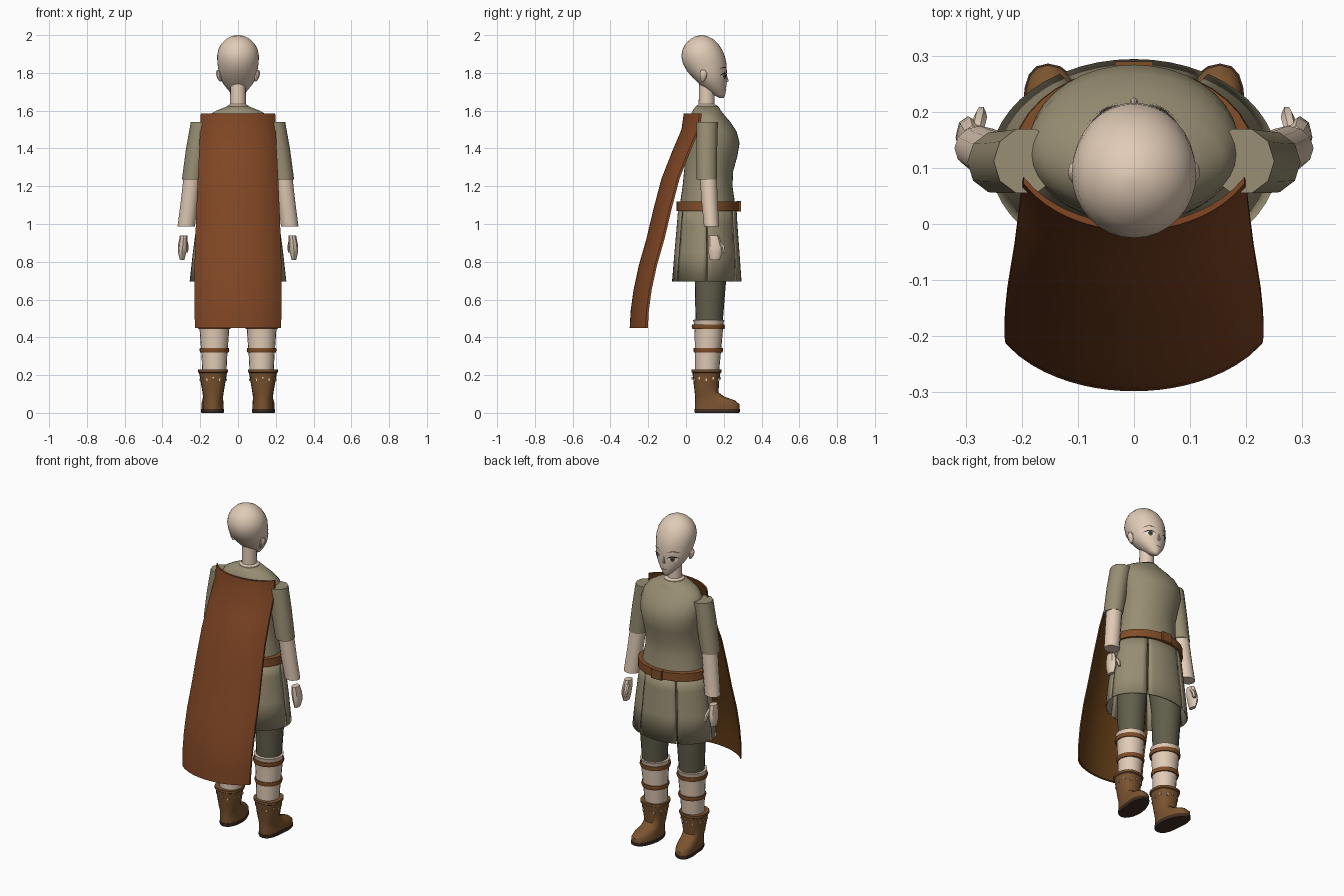
import bpy, bmesh, math
from mathutils import Vector
from mathutils.bvhtree import BVHTree

if "Cube" in bpy.data.objects:
    bpy.data.objects.remove(bpy.data.objects["Cube"])


def material(name, rgb):
    m = bpy.data.materials.new(name)
    lin = [((c / 255 + 0.055) / 1.055) ** 2.4 for c in rgb]
    m.diffuse_color = (*lin, 1)
    m.use_nodes = True
    m.node_tree.nodes["Principled BSDF"].inputs["Base Color"].default_value = m.diffuse_color
    return m


SKIN = material("skin", (225, 203, 182))
TUNIC = material("tunic_cloth", (152, 142, 115))
PANTS = material("trouser_cloth", (97, 94, 75))
LEATHER = material("boot_leather", (122, 83, 47))
BELT = material("belt_leather", (128, 78, 40))
CAPE = material("cape_cloth", (128, 70, 36))
LINING = material("cape_lining", (102, 63, 24))
SOLE = material("dark_sole", (66, 46, 34))
DARK = material("dark_features", (50, 40, 34))
WHITE = material("eye_white", (238, 232, 225))


def finish(name, bm, mats, angle=40):
    bmesh.ops.recalc_face_normals(bm, faces=bm.faces[:])
    me = bpy.data.meshes.new(name)
    bm.to_mesh(me)
    bm.free()
    ob = bpy.data.objects.new(name, me)
    bpy.context.collection.objects.link(ob)
    for m in mats:
        me.materials.append(m)
    if angle:
        bpy.ops.object.select_all(action='DESELECT')
        ob.select_set(True)
        bpy.context.view_layer.objects.active = ob
        bpy.ops.object.shade_smooth_by_angle(angle=math.radians(angle))
    return ob


def loft(name, rings, mat, n=24, caps=True, angle=40, power=1.0, arc=None, shear=None):
    """Skin elliptical rings (z, centre x, centre y, radius x, radius y)."""
    bm = bmesh.new()
    a0, a1 = arc or (0, 2 * math.pi)
    count = n + 1 if arc else n
    rows = []
    for z, cx, cy, rx, ry in rings:
        row = []
        for i in range(count):
            a = a0 + (a1 - a0) * i / n
            c, s = math.cos(a), math.sin(a)
            c, s = [math.copysign(abs(v) ** power, v) for v in (c, s)]
            p = Vector((cx + rx * c, cy + ry * s, z))
            if shear:
                p.x += shear * max(0, p.y - 0.16)
            row.append(bm.verts.new(p))
        rows.append(row)
    for r0, r1 in zip(rows, rows[1:]):
        for i in range(n):
            j = (i + 1) % count
            bm.faces.new((r0[i], r0[j], r1[j], r1[i]))
    if caps and not arc:
        bm.faces.new(rows[0])
        bm.faces.new(rows[-1])
    return finish(name, bm, [mat], angle)


def span(z, hw, y0, y1, cx=0):
    return (z, cx, (y0 + y1) / 2, hw, (y1 - y0) / 2)


def box(name, loc, size, mat):
    bm = bmesh.new()
    bmesh.ops.create_cube(bm, size=1)
    for v in bm.verts:
        v.co = Vector(v.co[i] * size[i] + loc[i] for i in range(3))
    return finish(name, bm, [mat], 0)


# Head and neck
head = loft("head", [span(*r) for r in (
    (1.668, .012, .175, .2), (1.685, .03, .14, .208), (1.71, .053, .105, .212),
    (1.74, .077, .07, .214), (1.775, .095, .035, .215), (1.81, .103, .005, .216),
    (1.85, .109, -.017, .214), (1.89, .111, -.025, .205), (1.925, .104, -.018, .19),
    (1.955, .088, -.002, .17), (1.98, .062, .025, .143), (1.994, .034, .05, .115),
    (2.0, .008, .078, .09))], SKIN, 32, angle=80)
loft("neck", [span(*r) for r in ((1.59, .062, .05, .175), (1.626, .056, .055, .168),
     (1.634, .042, .067, .152), (1.78, .04, .07, .15))], SKIN, 20)
loft("nose", [span(*r) for r in ((1.75, .009, .2, .216), (1.757, .008, .2, .226),
     (1.79, .004, .2, .216))], SKIN, 8)

# Face plates laid on the head surface
tree = BVHTree.FromPolygons([v.co[:] for v in head.data.vertices],
                            [p.vertices[:] for p in head.data.polygons])


def on_face(x, z, off):
    hit, normal = tree.ray_cast(Vector((x, 1, z)), Vector((0, -1, 0)))[:2]
    return hit + normal * off


def patch(name, cx, cz, rx, rz, mat, off):
    bm = bmesh.new()
    mid = bm.verts.new(on_face(cx, cz, off))
    rim = [bm.verts.new(on_face(cx + rx * math.cos(i * math.pi / 8),
                                cz + rz * math.sin(i * math.pi / 8), off)) for i in range(16)]
    for i in range(16):
        bm.faces.new((mid, rim[i], rim[(i + 1) % 16]))
    finish(name, bm, [mat], 0)


def stroke(name, cx, cz, rx, rise, width, mat, off):
    bm = bmesh.new()
    rows = []
    for i in range(9):
        t = i / 4 - 1
        z, w = cz + rise * (1 - t * t), width * (1 - .7 * t * t)
        rows.append([bm.verts.new(on_face(cx + rx * t, z + d * w, off)) for d in (-.5, .5)])
    for a, b in zip(rows, rows[1:]):
        bm.faces.new((a[0], b[0], b[1], a[1]))
    finish(name, bm, [mat], 0)


stroke("mouth", 0, 1.716, .018, -.003, .004, DARK, .002)

for s, side in ((-1, "left"), (1, "right")):
    patch(side + "_eye", s * .05, 1.782, .023, .015, WHITE, .002)
    patch(side + "_iris", s * .049, 1.782, .012, .0145, PANTS, .0035)
    patch(side + "_pupil", s * .049, 1.782, .006, .009, DARK, .005)
    stroke(side + "_lash", s * .051, 1.787, .028, .011, .008, DARK, .005)
    stroke(side + "_brow", s * .053, 1.82, .028, .009, .005, DARK, .003)
    loft(side + "_ear", [(1.755, s * .092, .088, .006, .008), (1.775, s * .1, .092, .012, .017),
         (1.8, s * .105, .092, .013, .02), (1.815, s * .105, .09, .006, .01)], SKIN, 10)

    # Arms: sleeve, forearm, hand and thumb
    loft(side + "_sleeve", [(1.235, s * .243, .11, .054, .056), (1.4, s * .217, .11, .058, .058),
         (1.54, s * .192, .112, .058, .06)], TUNIC, 10)
    loft(side + "_forearm", [(.987, s * .274, .135, .046, .04), (1.12, s * .257, .125, .046, .043),
         (1.25, s * .242, .118, .046, .045)], SKIN, 12)
    loft(side + "_hand", [(.81, s * .296, .153, .012, .026), (.85, s * .296, .155, .022, .037),
         (.89, s * .292, .153, .025, .037), (.938, s * .288, .146, .02, .029)], SKIN, 8)
    loft(side + "_thumb", [(.85, s * .272, .2, .008, .01), (.885, s * .274, .19, .012, .014),
         (.915, s * .28, .165, .012, .012)], SKIN, 6)

    # Legs: trousers, wraps and bands
    lx = s * .125
    loft(side + "_trouser_leg", [(.45, lx, .122, .07, .07), (.6, lx, .126, .077, .078),
         (.72, lx, .13, .083, .084), (1.0, s * .105, .125, .095, .1)], PANTS, 20)
    loft(side + "_leg_wrap", [(.2, lx, .11, .063, .063), (.3, lx, .115, .068, .068),
         (.42, lx, .12, .077, .074), (.478, lx, .12, .08, .079),
         (.492, lx, .12, .084, .084), (.494, lx, .12, .07, .07)], SKIN, 20)
    for k, (z, r) in enumerate(((.332, .077), (.455, .086))):
        loft(f"{side}_leg_band_{k}", [(z - .012, lx, .118, r - .002, r - .002),
             (z, lx, .118, r + .002, r + .002), (z + .012, lx, .118, r, r)], BELT, 20)

    # Boots: shaft and foot in one skin, sole and studs
    bx = s * .132
    loft(side + "_boot", [span(*r, bx) for r in (
        (.018, .056, .047, .283), (.045, .056, .047, .283), (.065, .054, .047, .262),
        (.085, .053, .048, .205), (.108, .056, .046, .172), (.16, .065, .04, .175),
        (.212, .074, .034, .182), (.216, .08, .028, .188), (.23, .08, .028, .188),
        (.23, .062, .046, .17))], LEATHER, 20, power=.85, shear=s * .17)
    loft(side + "_sole", [span(*r, bx) for r in ((0, .056, .047, .28), (.006, .059, .044, .286),
         (.02, .059, .044, .286))], SOLE, 20, power=.85, shear=s * .17)
    for i in range(12):
        a = i * math.pi / 6
        box(f"{side}_boot_stud_{i}", (bx + .069 * math.cos(a), .108 + .074 * math.sin(a),
            .176 + .008 * (i % 2)), (.008, .008, .012), SKIN)

# Tunic body
loft("tunic_body", [span(*r) for r in (
    (1.04, .2, -.035, .262), (1.12, .19, -.03, .258), (1.2, .173, -.018, .246),
    (1.28, .168, -.01, .25), (1.36, .176, -.004, .272), (1.43, .187, 0, .284),
    (1.49, .19, .004, .268), (1.54, .182, .012, .235), (1.575, .158, .022, .205),
    (1.6, .115, .035, .185), (1.622, .06, .05, .172))], TUNIC, 36, angle=70)

# Skirt of six panels with narrow slits
for k in range(6):
    a = k * math.pi / 3
    panel = loft(f"skirt_panel_{k}", [(.695, 0, .11, .252, .18), (.85, 0, .111, .235, .168),
                 (1.0, 0, .112, .215, .156), (1.09, 0, .113, .203, .15)], TUNIC, 8,
                 arc=(a + .018, a + math.pi / 3 - .018))
    mod = panel.modifiers.new("thickness", 'SOLIDIFY')
    mod.thickness = .008
    mod.offset = 0

# Belt and buckle
loft("belt", [(1.068, 0, .115, .205, .152), (1.07, 0, .115, .218, .165),
              (1.118, 0, .115, .216, .164), (1.12, 0, .115, .195, .145)], BELT, 36)
box("buckle", (0, .279, 1.094), (.068, .022, .056), BELT)

# Cape: curved sheet swept down a back profile, lined on the inside
profile = [(1.585, -.012, .197), (1.5, -.024, .2), (1.38, -.075, .206), (1.24, -.13, .213),
           (1.08, -.172, .22), (.92, -.21, .226), (.78, -.25, .23), (.65, -.278, .231),
           (.54, -.293, .23), (.45, -.298, .228)]
bm = bmesh.new()
layers = []
for inset in (0, .012):
    layers.append([[bm.verts.new((hw * t, y + inset + .084 * (1 - math.sqrt(1 - .75 * t * t)) / .5, z))
                    for t in (i / 10 - 1 for i in range(21))] for z, y, hw in profile])
for mat, grid in enumerate(layers):
    for r0, r1 in zip(grid, grid[1:]):
        for i in range(20):
            bm.faces.new((r0[i], r0[i + 1], r1[i + 1], r1[i])).material_index = mat
outer, inner = [g[0] + [r[-1] for r in g[1:]] + g[-1][-2::-1] + [r[0] for r in g[-2:0:-1]]
                for g in layers]
for i in range(len(outer)):
    j = (i + 1) % len(outer)
    bm.faces.new((outer[i], outer[j], inner[j], inner[i]))
finish("cape", bm, [CAPE, LINING])
